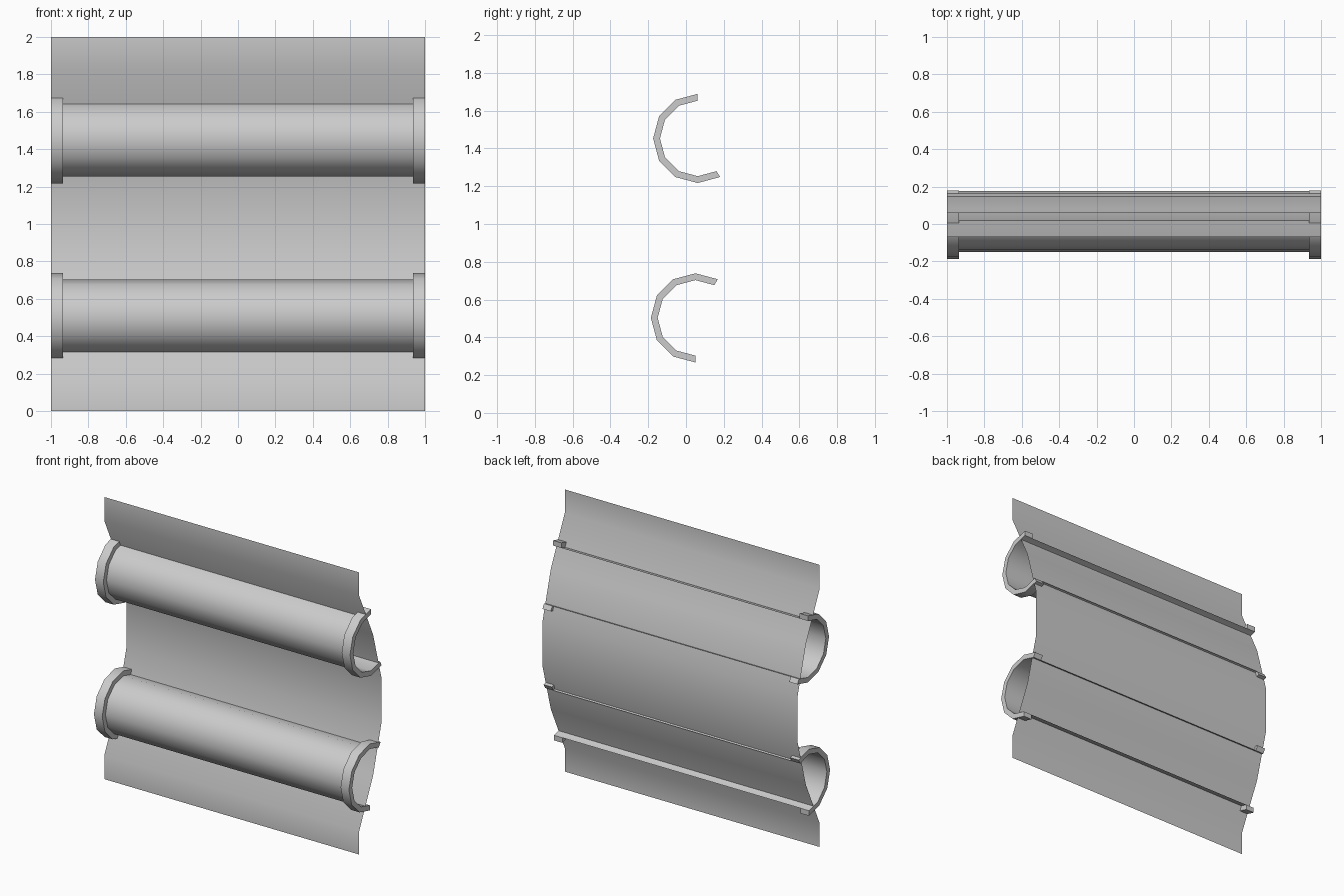
import bpy
from math import cos, sin, radians

if "Cube" in bpy.data.objects:
    bpy.data.objects.remove(bpy.data.objects["Cube"])


def make_object(name, verts, faces):
    mesh = bpy.data.meshes.new(name)
    mesh.from_pydata(verts, [], faces)
    mesh.update()
    obj = bpy.data.objects.new(name, mesh)
    bpy.context.collection.objects.link(obj)
    bpy.ops.object.select_all(action='DESELECT')
    obj.select_set(True)
    bpy.context.view_layer.objects.active = obj
    bpy.ops.object.shade_smooth_by_angle(angle=radians(40))
    return obj


def extrude_profile(name, profile, x0, x1, closed=False):
    """Sweep a (y, z) profile along x; closed profiles are solid with quad-strip caps."""
    n = len(profile)
    verts = [(x, y, z) for x in (x0, x1) for y, z in profile]
    faces = [(i, i + n, (i + 1) % n + n, (i + 1) % n)
             for i in range(n if closed else n - 1)]
    if closed:
        for i in range(n // 2 - 1):
            quad = (i, i + 1, n - 2 - i, n - 1 - i)
            faces.append(quad)
            faces.append(tuple(v + n for v in reversed(quad)))
    return make_object(name, verts, faces)


def arc(center, radius, start, steps=7):
    cy, cz = center
    return [(cy + radius * cos(radians(start + 30 * i)),
             cz + radius * sin(radians(start + 30 * i))) for i in range(steps + 1)]


# Thin bowed backing sheet, symmetric about z = 1
half = [(-0.07, 2), (-0.07, 11 / 6), (0.085, 1.5), (0.177, 7 / 6)]
sheet = half + [(y, 2 - z) for y, z in reversed(half)]
extrude_profile("backing_sheet", sheet[::-1], -1, 1)

# Two open half-pipes with a thick collar at each end
for label, center, start in (("upper", (0.062, 1.453), 90),
                             ("lower", (0.05, 0.503), 60)):
    inner = arc(center, 0.2, start)
    outer = arc(center, 0.236, start)
    extrude_profile(label + "_pipe", inner, -0.935, 0.935)
    for side, x0, x1 in (("left", -1, -0.935), ("right", 0.935, 1)):
        extrude_profile(f"{label}_{side}_collar", outer + inner[::-1], x0, x1, True)
